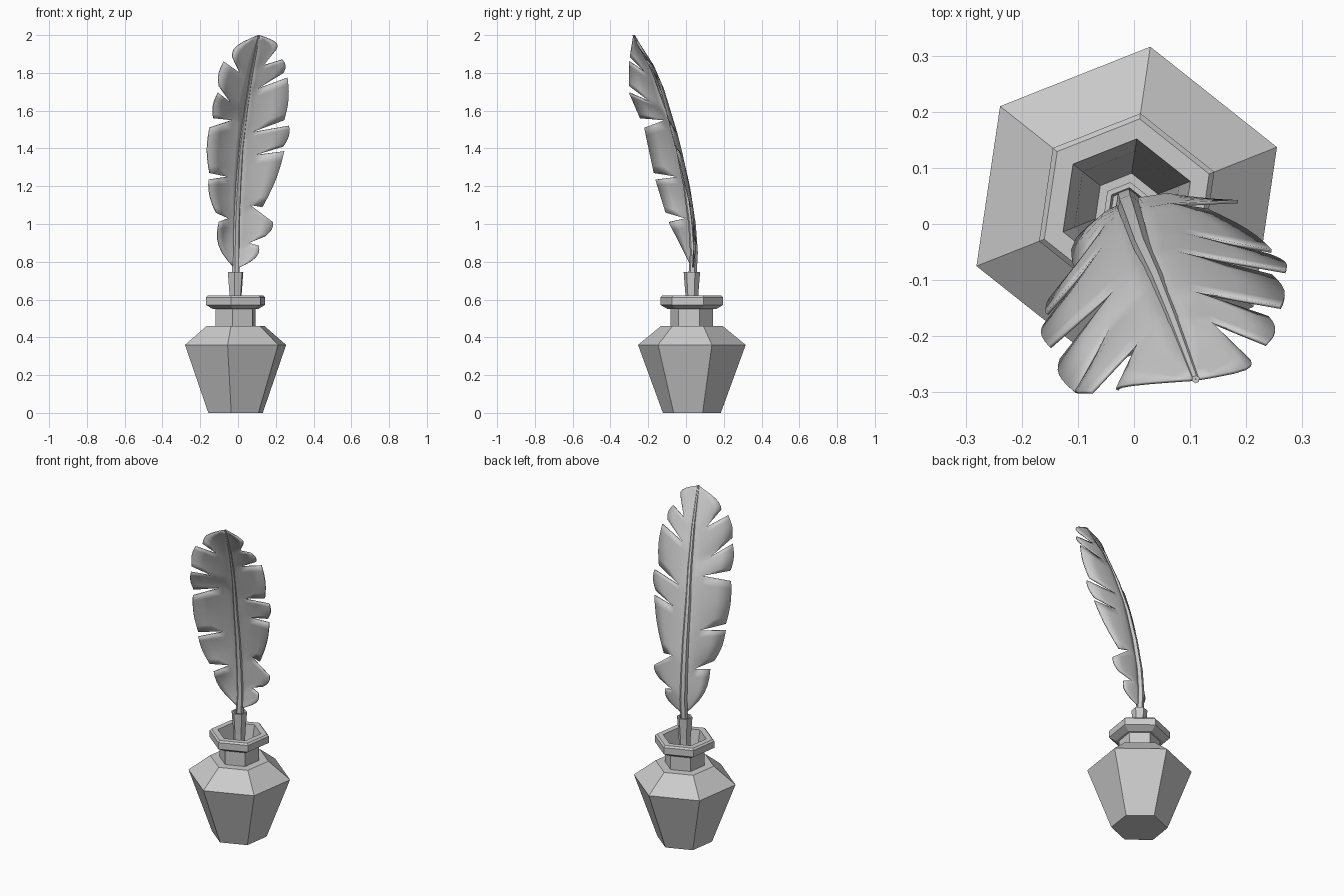
import bpy, bmesh, math
from mathutils import Vector

if "Cube" in bpy.data.objects:
    bpy.data.objects.remove(bpy.data.objects["Cube"])

grey = bpy.data.materials.new("plain grey")
grey.use_nodes = True
grey.diffuse_color = (0.6, 0.6, 0.6, 1)
grey.node_tree.nodes["Principled BSDF"].inputs["Base Color"].default_value = (0.6, 0.6, 0.6, 1)

CX, CY, TURN = -0.013, 0.031, math.radians(21.6)


def finish(name, bm, smooth=None):
    bmesh.ops.remove_doubles(bm, verts=bm.verts, dist=0.0005)
    bmesh.ops.recalc_face_normals(bm, faces=bm.faces)
    mesh = bpy.data.meshes.new(name)
    bm.to_mesh(mesh)
    bm.free()
    obj = bpy.data.objects.new(name, mesh)
    bpy.context.collection.objects.link(obj)
    mesh.materials.append(grey)
    if smooth:
        bpy.ops.object.select_all(action="DESELECT")
        obj.select_set(True)
        bpy.context.view_layer.objects.active = obj
        bpy.ops.object.shade_smooth_by_angle(angle=math.radians(smooth))
    return obj


def loft(name, rings, sides=6, smooth=None):
    """Join polygon rings (x, y, z, radius) and cap both ends."""
    bm = bmesh.new()
    loops = []
    for x, y, z, r in rings:
        angles = [TURN + math.tau * i / sides for i in range(sides)]
        loops.append([bm.verts.new((x + r * math.cos(a), y + r * math.sin(a), z)) for a in angles])
    for a, b in zip(loops, loops[1:]):
        for i in range(sides):
            j = (i + 1) % sides
            bm.faces.new((a[i], a[j], b[j], b[i]))
    bm.faces.new(loops[0])
    bm.faces.new(loops[-1])
    return finish(name, bm, smooth)


def sample(table, z):
    """Interpolate the rows (z, values...) at height z."""
    for a, b in zip(table, table[1:]):
        if z <= b[0]:
            t = max(0, (z - a[0]) / (b[0] - a[0]))
            return [p + (q - p) * t for p, q in zip(a[1:], b[1:])]
    return list(table[-1][1:])


# Six-sided bottle: body, shoulder, neck, rim and hollow inside
bottle = [(0, 0.155), (0.36, 0.288), (0.46, 0.165), (0.46, 0.113), (0.55, 0.113),
          (0.55, 0.13), (0.572, 0.168), (0.612, 0.168), (0.622, 0.158), (0.622, 0.122),
          (0.5, 0.1), (0.12, 0.06)]
loft("ink_bottle", [(CX, CY, z, r) for z, r in bottle])

# Pen holder with a shallow socket
holder = [(0.13, 0.018), (0.3, 0.03), (0.62, 0.034), (0.745, 0.044), (0.745, 0.034), (0.72, 0.03)]
loft("quill_holder", [(CX, CY, z, r) for z, r in holder])

# Curved shaft: height, x, y, radius
SPINE = [(0.7, -0.013, 0.033, 0.022), (0.85, -0.012, 0.042, 0.021), (1.0, -0.01, 0.032, 0.02),
         (1.2, 0, 0.003, 0.018), (1.4, 0.014, -0.04, 0.015), (1.6, 0.04, -0.095, 0.012),
         (1.8, 0.07, -0.17, 0.01), (2.0, 0.11, -0.277, 0.007)]
loft("quill_shaft", [(x, y, z, r) for z, x, y, r in SPINE], 6, 40)

# Depth of the outer vane edge by height
EDGE_RIGHT = [(0.76, 0.035), (1.02, -0.095), (1.25, -0.165), (1.5, -0.215),
              (1.69, -0.3), (1.86, -0.3), (2.0, -0.277)]
EDGE_LEFT = [(0.76, 0.04), (1.01, 0.04), (1.22, 0), (1.39, -0.05), (1.52, -0.085),
             (1.77, -0.145), (1.86, -0.21), (2.0, -0.277)]

# Splits in each vane: inner point, tip below, tip above (x, z)
SPLITS_RIGHT = [((-0.05, 1.03), (-0.1, 1.01), (-0.115, 1.06)),
                ((-0.055, 1.25), (-0.155, 1.235), (-0.15, 1.27)),
                ((-0.03, 1.55), (-0.15, 1.51), (-0.13, 1.56)),
                ((-0.04, 1.645), (-0.105, 1.695), (-0.1, 1.73)),
                ((0.01, 1.8), (-0.075, 1.86), (-0.03, 1.885))]
SPLITS_LEFT = [((0.058, 0.9), (0.11, 0.885), (0.145, 0.935)),
               ((0.065, 1.1), (0.185, 1.01), (0.13, 1.09)),
               ((0.09, 1.365), (0.245, 1.385), (0.24, 1.41)),
               ((0.07, 1.485), (0.27, 1.52), (0.245, 1.55)),
               ((0.1, 1.715), (0.262, 1.775), (0.24, 1.8)),
               ((0.135, 1.84), (0.235, 1.87), (0.2, 1.92))]


def spine_point(z):
    x, y, _ = sample(SPINE, z)
    return Vector((x, y, z))


def vane(name, splits, edge, bow):
    bm = bmesh.new()
    base, tip = spine_point(0.76), spine_point(2.0)

    def rib(split, end):
        """Five points from shaft through the split to one tip."""
        (nx, nz), low, high = split
        sx = sample(SPINE, nz)[0]
        root = spine_point(nz - 0.4 * abs(nx - sx))
        part = (nx - sx) / ((low[0] + high[0]) / 2 - sx)
        notch_y = root.y + (sample(edge, nz)[0] - root.y) * part + bow
        notch = Vector((nx, notch_y, nz))
        outer = Vector((end[0], sample(edge, end[1])[0], end[1]))
        return [root, root.lerp(notch, 0.5), notch, notch.lerp(outer, 0.5), outer]

    lower = [base] * 5
    for k in range(len(splits) + 1):
        last = k == len(splits)
        upper = [tip] * 5 if last else rib(splits[k], splits[k][1])
        # Barb panel between two ribs, with a gently rounded outer edge
        rows, steps = [], 6
        for i in range(steps + 1):
            t = i / steps
            row = []
            for j, (a, b) in enumerate(zip(lower, upper)):
                p = a.lerp(b, t)
                if j == 0:
                    p = spine_point(p.z)
                else:
                    side = 1 if edge is EDGE_LEFT else -1
                    swell = 0.045 if k == 0 or last else 0.014
                    p.x += side * swell * math.sin(math.pi * t) * j / 4
                row.append(bm.verts.new(p))
            rows.append(row)
        for a, b in zip(rows, rows[1:]):
            for j in range(4):
                bm.faces.new((a[j], a[j + 1], b[j + 1], b[j]))
        if not last:
            lower = rib(splits[k], splits[k][2])
    obj = finish(name, bm, 40)
    thick = obj.modifiers.new("thickness", "SOLIDIFY")
    thick.thickness = 0.006
    thick.offset = 0


vane("right_vane", SPLITS_RIGHT, EDGE_RIGHT, 0.02)
vane("left_vane", SPLITS_LEFT, EDGE_LEFT, 0.012)
